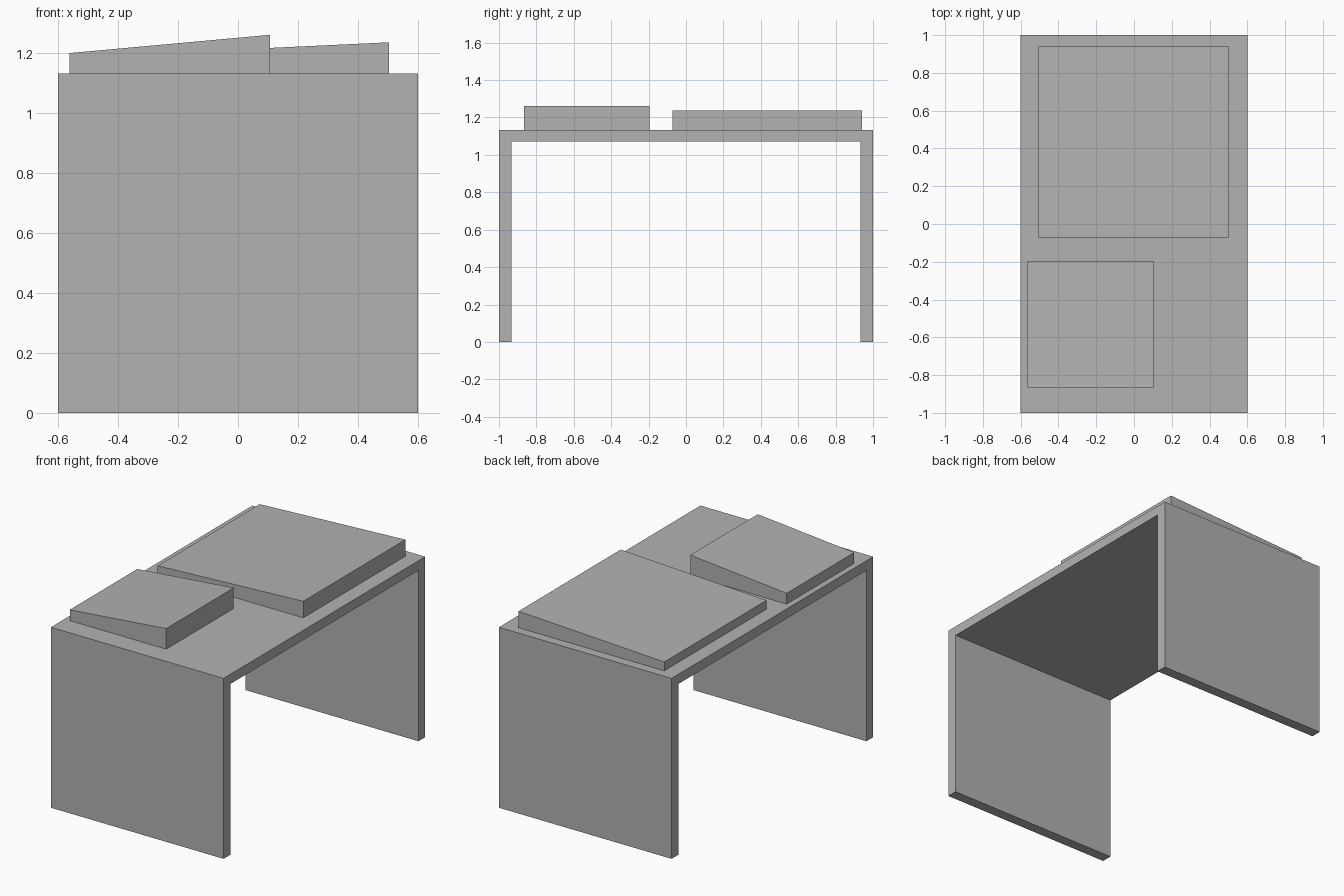
import bpy
import bmesh

cube = bpy.data.objects.get("Cube")
if cube:
    bpy.data.objects.remove(cube, do_unlink=True)

GREY = (0.448, 0.448, 0.448, 1)
grey = bpy.data.materials.new("plain_grey")
grey.use_nodes = True
grey.diffuse_color = GREY
for node in grey.node_tree.nodes:
    if node.type == "BSDF_PRINCIPLED":
        node.inputs["Base Color"].default_value = GREY


def extrude_profile(name, profile, y_or_x, axis):
    """Sweep a closed profile (u, z) along x or y between two limits."""
    start, end = y_or_x
    bm = bmesh.new()
    place = (lambda u, z: (u, start, z)) if axis == "y" else (lambda u, z: (start, u, z))
    face = bm.faces.new([bm.verts.new(place(u, z)) for u, z in profile])
    swept = bmesh.ops.extrude_face_region(bm, geom=[face])["geom"]
    moved = [v for v in swept if isinstance(v, bmesh.types.BMVert)]
    depth = end - start
    offset = (0, depth, 0) if axis == "y" else (depth, 0, 0)
    bmesh.ops.translate(bm, verts=moved, vec=offset)
    bmesh.ops.recalc_face_normals(bm, faces=bm.faces)
    mesh = bpy.data.meshes.new(name)
    bm.to_mesh(mesh)
    bm.free()
    mesh.materials.append(grey)
    obj = bpy.data.objects.new(name, mesh)
    bpy.context.collection.objects.link(obj)
    return obj


TOP = 1.133      # height of the table surface
UNDER = 1.072    # underside of the table top
INNER = 0.933    # inner face of the end panels

# Table: top and both end panels as one bent slab
arch = [(-1, 0), (-1, TOP), (1, TOP), (1, 0),
        (INNER, 0), (INNER, UNDER), (-INNER, UNDER), (-INNER, 0)]
extrude_profile("table_frame", arch, (-0.6, 0.6), "x")


# Sloping blocks that rest on the table and rise towards +x
def wedge(name, x0, x1, y0, y1, low, high):
    profile = [(x0, TOP), (x1, TOP), (x1, high), (x0, low)]
    extrude_profile(name, profile, (y0, y1), "y")


wedge("small_sloped_block", -0.563, 0.107, -0.865, -0.195, 1.201, 1.262)
wedge("large_sloped_block", -0.508, 0.504, -0.072, 0.941, 1.189, 1.237)
